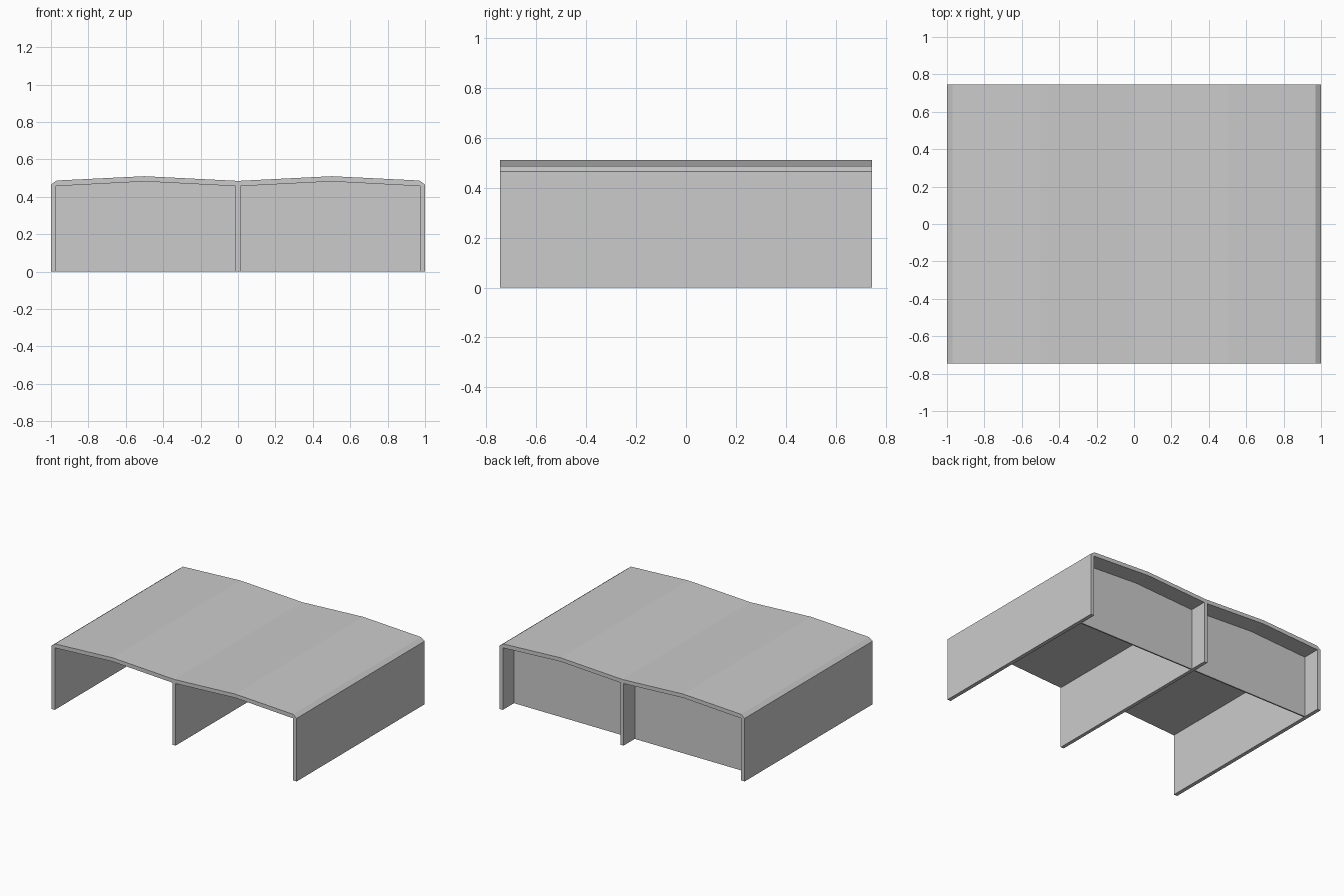
import bpy
import bmesh

cube = bpy.data.objects.get("Cube")
if cube:
    bpy.data.objects.remove(cube, do_unlink=True)

grey = bpy.data.materials.new("plain grey")
grey.use_nodes = True
grey.diffuse_color = (0.6, 0.6, 0.6, 1)
grey.node_tree.nodes["Principled BSDF"].inputs["Base Color"].default_value = (0.6, 0.6, 0.6, 1)

DEPTH = 0.745    # half the length of the shelter
WALL = 0.028     # side wall thickness
MID = 0.013      # half the divider thickness
EAVE, RIDGE = 0.457, 0.482   # underside of the roof


def extrude_profile(name, points, y0, y1):
    """Make a solid from an x-z outline swept along y."""
    bm = bmesh.new()
    face = bm.faces.new([bm.verts.new((x, y0, z)) for x, z in points])
    swept = bmesh.ops.extrude_face_region(bm, geom=[face])["geom"]
    verts = [g for g in swept if isinstance(g, bmesh.types.BMVert)]
    bmesh.ops.translate(bm, vec=(0, y1 - y0, 0), verts=verts)
    bmesh.ops.recalc_face_normals(bm, faces=bm.faces[:])
    mesh = bpy.data.meshes.new(name)
    bm.to_mesh(mesh)
    bm.free()
    mesh.materials.append(grey)
    obj = bpy.data.objects.new(name, mesh)
    bpy.context.collection.objects.link(obj)
    return obj


def mirrored(points):
    """Continue a right-hand outline across x = 0."""
    return points + [(-x, z) for x, z in reversed(points) if x > 0]


# Shell: double-gabled roof, side walls and divider in one cross-section
inner = 1 - WALL
top = [(0, 0.485), (0.5, 0.51), (0.97, 0.487), (1, 0.465), (1, 0)]
under = [(inner, 0), (inner, EAVE), (0.5, RIDGE), (MID, EAVE), (MID, 0)]
extrude_profile("shelter_shell", mirrored(top + under), -DEPTH, DEPTH)

# Recessed back panel in each bay
for side, label in ((1, "left"), (-1, "right")):
    bay = [(side * x, z) for x, z in under]
    extrude_profile(label + "_back_panel", bay, 0.605, 0.615)
